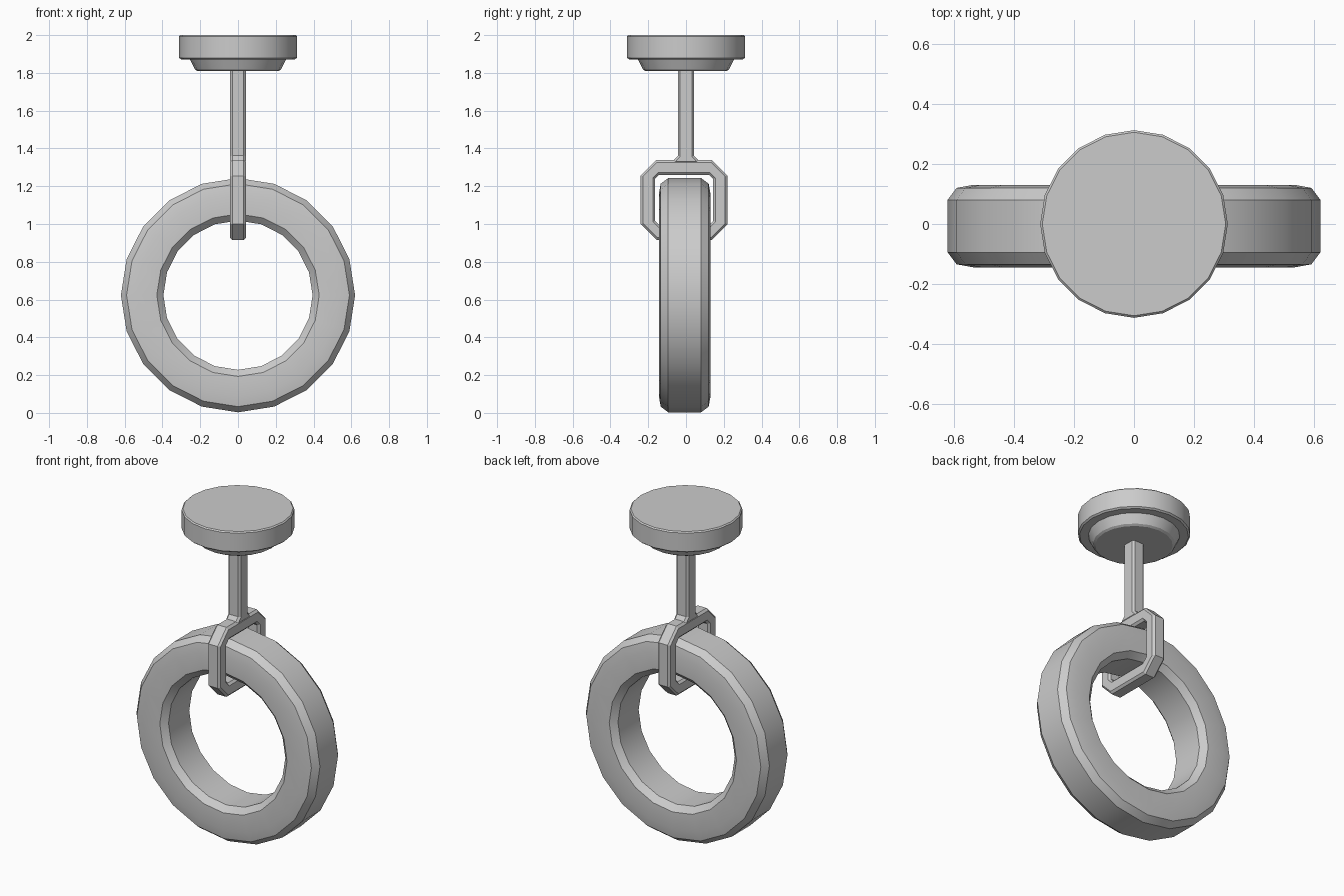
import bpy, bmesh, math

if "Cube" in bpy.data.objects:
    bpy.data.objects.remove(bpy.data.objects["Cube"])


def finish(name, bm):
    bmesh.ops.recalc_face_normals(bm, faces=bm.faces)
    mesh = bpy.data.meshes.new(name)
    bm.to_mesh(mesh)
    bm.free()
    ob = bpy.data.objects.new(name, mesh)
    bpy.context.collection.objects.link(ob)
    return ob


def smooth(ob):
    bpy.ops.object.select_all(action='DESELECT')
    ob.select_set(True)
    bpy.context.view_layer.objects.active = ob
    bpy.ops.object.shade_smooth_by_angle(angle=math.radians(30))


def lathe(name, profile, place, closed, sides=20):
    """Revolve (radius, height) points; place maps (u, v, height) to xyz."""
    bm = bmesh.new()
    rings = []
    for i in range(sides):
        a = 2 * math.pi * i / sides
        rings.append([bm.verts.new(place(r * math.cos(a), r * math.sin(a), h))
                      for r, h in profile])
    n = len(profile)
    for i in range(sides):
        p, q = rings[i], rings[(i + 1) % sides]
        for j in range(n if closed else n - 1):
            k = (j + 1) % n
            bm.faces.new((p[j], p[k], q[k], q[j]))
    if not closed:
        for j in (0, n - 1):
            bm.faces.new([r[j] for r in rings])
    ob = finish(name, bm)
    smooth(ob)
    return ob


def octagon(y0, y1, z0, z1, c):
    return [(y0 + c, z0), (y1 - c, z0), (y1, z0 + c), (y1, z1 - c),
            (y1 - c, z1), (y0 + c, z1), (y0, z1 - c), (y0, z0 + c)]


def plate(name, outer, inner=None, half=0.042):
    """Extrude a yz outline (optionally with a hole) along x and ease its edges."""
    bm = bmesh.new()
    o = [bm.verts.new((-half, y, z)) for y, z in outer]
    if inner:
        i = [bm.verts.new((-half, y, z)) for y, z in inner]
        n = len(o)
        for k in range(n):
            m = (k + 1) % n
            bm.faces.new((o[k], o[m], i[m], i[k]))
    else:
        bm.faces.new(o)
    ext = bmesh.ops.extrude_face_region(bm, geom=bm.faces[:])
    # the starting faces are kept as the near side
    bmesh.ops.translate(bm, vec=(2 * half, 0, 0),
                        verts=[g for g in ext['geom'] if isinstance(g, bmesh.types.BMVert)])
    ob = finish(name, bm)
    bev = ob.modifiers.new("eased_edges", 'BEVEL')
    bev.width = 0.012
    bev.segments = 1
    bev.limit_method = 'ANGLE'
    bev.angle_limit = math.radians(60)
    return ob


# Ceiling mount: wide disc with a tapered lower step
lathe("ceiling_mount",
      [(0.215, 1.81), (0.228, 1.818), (0.254, 1.872), (0.302, 1.872),
       (0.312, 1.88), (0.312, 1.993), (0.305, 2.0)],
      lambda u, v, h: (u, v, h), False)

# Hanging ring with chamfered section
half_section = [(0.395, 0.10), (0.43, 0.134), (0.535, 0.137), (0.59, 0.127), (0.62, 0.087)]
section = half_section + [(r, -h) for r, h in reversed(half_section)]
lathe("hanging_ring", section, lambda u, v, h: (u, h - 0.007, v + 0.623), True)

# Link around the ring
plate("link", octagon(-0.24, 0.22, 0.915, 1.34, 0.085),
      octagon(-0.163, 0.143, 0.995, 1.26, 0.02))

# Rod from mount to link, flared at its foot
plate("rod", [(-0.065, 1.32), (0.065, 1.32), (0.065, 1.338), (0.043, 1.362),
              (0.043, 1.83), (-0.043, 1.83), (-0.043, 1.362), (-0.065, 1.338)])
